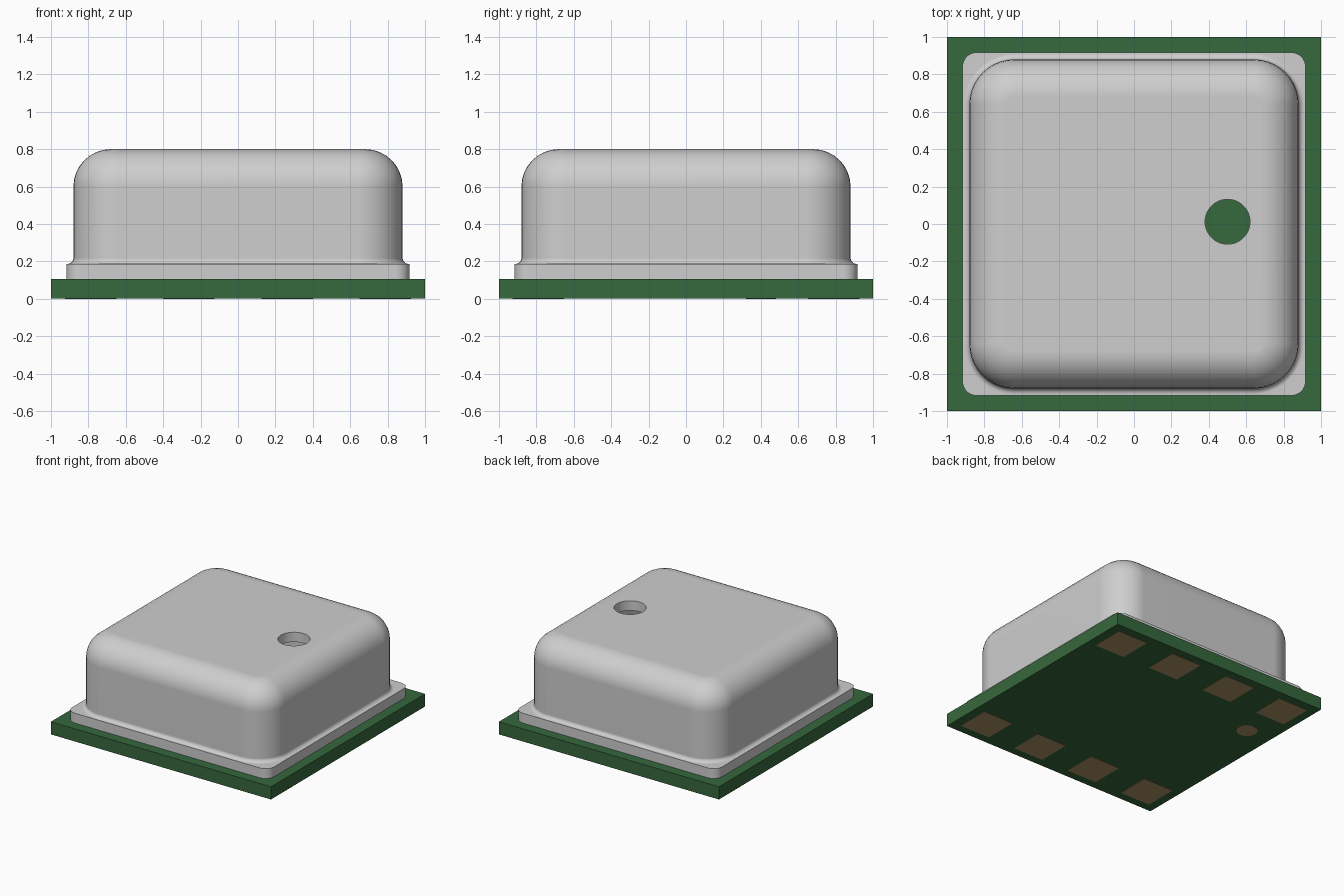
import bpy, bmesh, math

if "Cube" in bpy.data.objects:
    bpy.data.objects.remove(bpy.data.objects["Cube"])


def material(name, rgb):
    m = bpy.data.materials.new(name)
    m.diffuse_color = (*rgb, 1)
    m.use_nodes = True
    m.node_tree.nodes["Principled BSDF"].inputs["Base Color"].default_value = m.diffuse_color
    return m


GREEN = material("board_green", (0.037, 0.14, 0.046))
SILVER = material("lid_silver", (0.62, 0.62, 0.62))
COPPER = material("pad_copper", (0.42, 0.29, 0.13))


def add_object(name, bm, mat):
    bmesh.ops.recalc_face_normals(bm, faces=bm.faces)
    mesh = bpy.data.meshes.new(name)
    bm.to_mesh(mesh)
    bm.free()
    mesh.materials.append(mat)
    ob = bpy.data.objects.new(name, mesh)
    bpy.context.collection.objects.link(ob)
    return ob


def box(name, x, y, z0, z1, sx, sy, mat):
    bm = bmesh.new()
    bmesh.ops.create_cube(bm, size=1)
    for v in bm.verts:
        v.co = (x + v.co.x * sx, y + v.co.y * sy, (z0 + z1) / 2 + v.co.z * (z1 - z0))
    return add_object(name, bm, mat)


def cylinder(name, x, y, z0, z1, r, mat, sides=48):
    bm = bmesh.new()
    bmesh.ops.create_cone(bm, cap_ends=True, segments=sides, radius1=r, radius2=r, depth=z1 - z0)
    bmesh.ops.translate(bm, verts=bm.verts, vec=(x, y, (z0 + z1) / 2))
    return add_object(name, bm, mat)


def rounded_ring(bm, half, radius, z, steps=10):
    """Rounded square of vertices at height z."""
    ring = []
    for q in range(4):
        mid = math.radians(45 + 90 * q)
        cx = math.copysign(half - radius, math.cos(mid))
        cy = math.copysign(half - radius, math.sin(mid))
        for i in range(steps + 1):
            a = math.radians(90 * (q + i / steps))
            ring.append(bm.verts.new((cx + radius * math.cos(a), cy + radius * math.sin(a), z)))
    return ring


def dome(half, corner, fillet, top, steps=8):
    """Profile rows (half, corner radius, z) of a rounded upper edge."""
    rows = []
    for i in range(steps + 1):
        a = math.pi / 2 * i / steps
        inset = fillet * (1 - math.cos(a))
        rows.append((half - inset, corner - inset, top - fillet + fillet * math.sin(a)))
    return rows


# Circuit board, with contact pads flush underneath
BOARD_TOP = 0.106
box("circuit_board", 0, 0, 0.002, BOARD_TOP, 2, 2, GREEN)
for side, y in (("front", -0.79), ("back", 0.79)):
    for i in range(4):
        box(f"{side}_pad_{i + 1}", -0.7875 + 0.525 * i, y, 0, 0.006, 0.275, 0.275, COPPER)
cylinder("marker_dot", -0.775, 0.4, 0, 0.006, 0.08, COPPER)

# Hollow metal lid: inner cavity, flange, flared foot, walls and rounded top
rows = dome(0.80, 0.16, 0.12, 0.72)[::-1]
rows += [(0.80, 0.16, BOARD_TOP), (0.917, 0.075, BOARD_TOP), (0.917, 0.075, 0.187)]
for i in range(6):
    a = math.pi / 2 * i / 5
    flare = 0.03 * (1 - math.sin(a))
    rows.append((0.88 + flare, 0.24 + flare, 0.187 + 0.03 * (1 - math.cos(a))))
rows += dome(0.88, 0.24, 0.20, 0.80)

bm = bmesh.new()
rings = [rounded_ring(bm, *row) for row in rows]
for low, high in zip(rings, rings[1:]):
    n = len(low)
    for i in range(n):
        j = (i + 1) % n
        bm.faces.new((low[i], low[j], high[j], high[i]))
bm.faces.new(rings[0])
bm.faces.new(rings[-1])
lid = add_object("metal_lid", bm, SILVER)

# Vent hole through the top of the lid
cutter = cylinder("vent_cutter", 0.5, 0.012, 0.6, 0.9, 0.12, SILVER)
cutter.hide_render = True
cut = lid.modifiers.new("vent_hole", 'BOOLEAN')
cut.operation = 'DIFFERENCE'
cut.solver = 'EXACT'
cut.object = cutter
bpy.ops.object.select_all(action='DESELECT')
lid.select_set(True)
bpy.context.view_layer.objects.active = lid
bpy.ops.object.modifier_apply(modifier=cut.name)
bpy.data.objects.remove(cutter)

# Smooth shading with clean flat top
bpy.ops.object.shade_smooth_by_angle(angle=math.radians(35))
weighted = lid.modifiers.new("flat_top_normals", 'WEIGHTED_NORMAL')
weighted.keep_sharp = True
